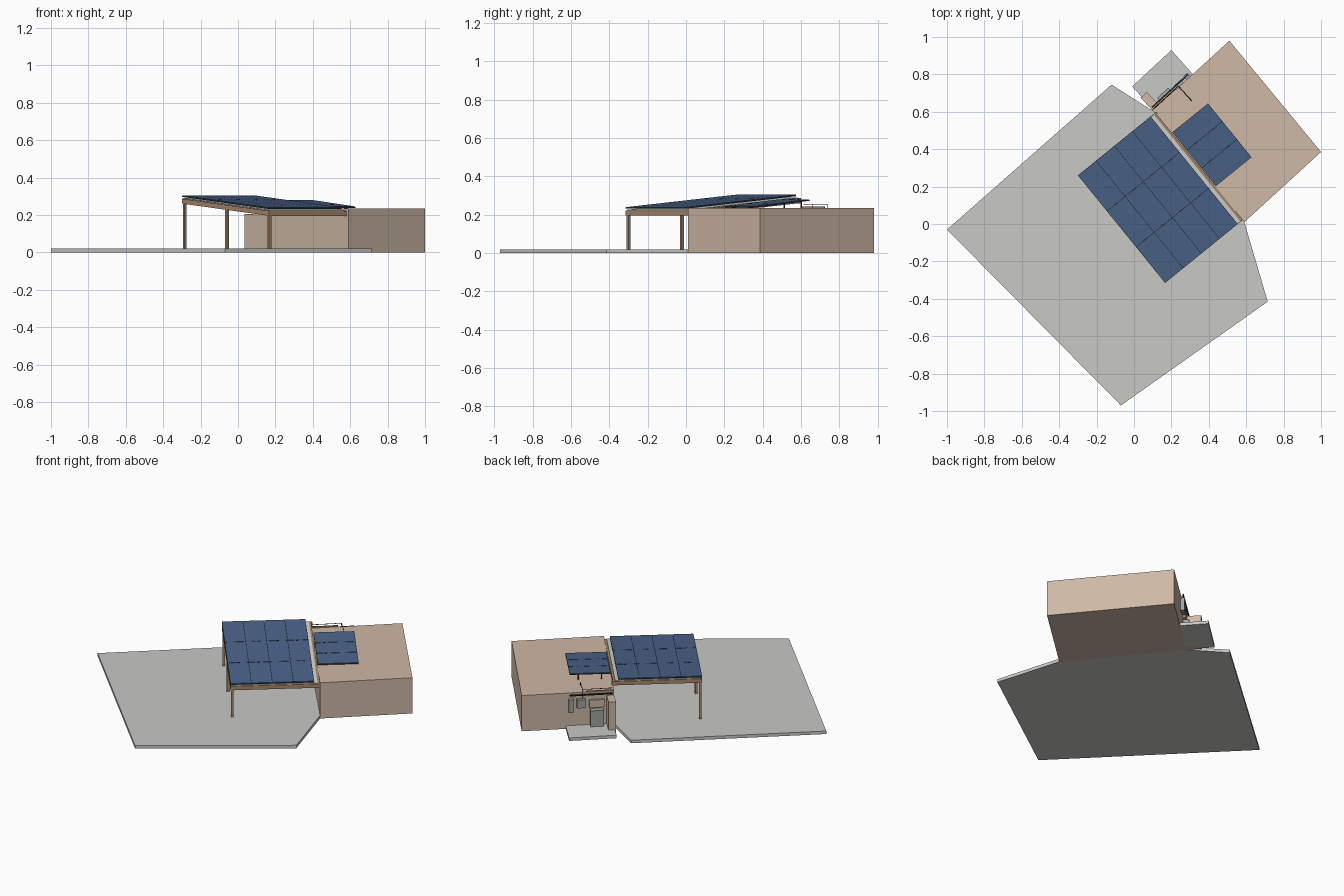
import bpy, bmesh
from mathutils import Vector

if "Cube" in bpy.data.objects:
    bpy.data.objects.remove(bpy.data.objects["Cube"])


def material(name, r, g, b):
    m = bpy.data.materials.new(name)
    m.use_nodes = True
    m.diffuse_color = (r, g, b, 1)
    m.node_tree.nodes["Principled BSDF"].inputs["Base Color"].default_value = (r, g, b, 1)
    return m


PLASTER = material("warm plaster", 0.62, 0.48, 0.38)
CONCRETE = material("grey concrete", 0.58, 0.58, 0.56)
WOOD = material("brown wood", 0.40, 0.25, 0.15)
BLUE = material("panel blue", 0.07, 0.125, 0.25)
DARK = material("dark metal", 0.02, 0.025, 0.035)
SHEET = material("pale roofing", 0.66, 0.66, 0.63)
GREY = material("equipment grey", 0.36, 0.38, 0.38)


def slab(name, top, depth, mat):
    """Extrude a top outline straight down by depth."""
    bm = bmesh.new()
    upper = [bm.verts.new(p) for p in top]
    lower = [bm.verts.new(Vector(p) - Vector((0, 0, depth))) for p in top]
    bm.faces.new(upper)
    bm.faces.new(lower[::-1])
    n = len(top)
    for i in range(n):
        j = (i + 1) % n
        bm.faces.new((upper[i], lower[i], lower[j], upper[j]))
    bmesh.ops.recalc_face_normals(bm, faces=bm.faces[:])
    me = bpy.data.meshes.new(name)
    bm.to_mesh(me)
    bm.free()
    me.materials.append(mat)
    ob = bpy.data.objects.new(name, me)
    bpy.context.collection.objects.link(ob)
    return ob


def flat(name, outline, bottom, top, mat):
    return slab(name, [(x, y, top) for x, y in outline], top - bottom, mat)


class Frame:
    """Local plan axes with a height that falls along the second axis."""

    def __init__(self, origin, a, b, z=0.0, fall=0.0):
        self.o, self.a, self.b = Vector(origin), Vector(a), Vector(b)
        self.z, self.fall = z, fall

    def at(self, s, t, dz=0.0):
        p = self.o + self.a * s + self.b * t
        return Vector((p.x, p.y, self.z - self.fall * t + dz))

    def box(self, name, s0, s1, t0, t1, dz, depth, mat):
        corners = [(s0, t0), (s1, t0), (s1, t1), (s0, t1)]
        return slab(name, [self.at(s, t, dz) for s, t in corners], depth, mat)


# Ground slabs and building
flat("patio", [(-1, -0.03), (-0.07, -0.97), (0.715, -0.415), (0.59, 0.01),
               (0.10, 0.605), (-0.12, 0.745)], 0, 0.02, CONCRETE)
flat("equipment_pad", [(-0.01, 0.735), (0.105, 0.61), (0.315, 0.80), (0.20, 0.93)],
     0, 0.02, CONCRETE)
flat("building", [(0.10, 0.605), (0.59, 0.01), (1.0, 0.385), (0.51, 0.98)],
     0, 0.235, PLASTER)

# Pergola frame: s runs towards the building, t runs down the slope
ACROSS, DOWN = (0.777, 0.63), (0.63, -0.777)
W, L = 0.50, 0.74
roof = Frame((-0.30, 0.26), ACROSS, DOWN, 0.305, 0.088)
for name, s in (("outer_rafter", 0.0), ("wall_rafter", 0.52)):
    roof.box(name, s, s + 0.013, 0, L, -0.018, 0.026, WOOD)
for i in range(4):
    t = (L - 0.013) * i / 3
    roof.box(f"cross_beam_{i}", 0, 0.54, t, t + 0.013, -0.018, 0.026, WOOD)
for i in range(3):
    t = 0.004 + (L - 0.022) * i / 2
    top = roof.at(0, t, -0.04).z
    roof.box(f"post_{i}", 0.003, 0.018, t, t + 0.015, -0.04, top - 0.02, WOOD)
roof.box("roof_sheet", 0.006, 0.52, 0.006, L - 0.004, -0.014, 0.004, SHEET)


# Solar arrays: blue panels over a dark backing that shows in the seams
def solar_array(name, frame, cols, rows, w, l, clamps):
    pw, pl, gap = w / cols, l / rows, 0.0015
    frame.box(name + "_backing", 0, w, 0, l, -0.003, 0.005, DARK)
    for c in range(cols):
        for r in range(rows):
            frame.box(f"{name}_panel_{c}_{r}", c * pw + gap, (c + 1) * pw - gap,
                      r * pl + gap, (r + 1) * pl - gap, 0, 0.006, BLUE)
    for r in range(1, rows):
        for c in range(clamps):
            s = w * (c + 0.5) / clamps
            frame.box(f"{name}_clamp_{r}_{c}", s - 0.012, s + 0.012,
                      r * pl - 0.003, r * pl + 0.003, 0.001, 0.004, DARK)


solar_array("pergola_array", roof, 4, 3, W, L, 4)
small = Frame((0.205, 0.49), ACROSS, DOWN, 0.281, 0.096)
solar_array("building_array", small, 1, 3, 0.245, 0.37, 2)

# Rails and rear legs carrying the small array
for i, s in enumerate((0.05, 0.19)):
    small.box(f"array_rail_{i}", s, s + 0.006, 0.005, 0.365, -0.008, 0.004, DARK)
    small.box(f"array_leg_{i}", s, s + 0.006, 0.01, 0.016, -0.01, 0.037, DARK)

# Rear wall equipment: s runs along the wall, t runs outwards
wall = Frame((0.10, 0.605), (0.738, 0.675), (-0.675, 0.738))
wall.box("wing_wall", 0, 0.045, -0.005, 0.095, 0.205, 0.205, PLASTER)
wall.box("floor_cabinet", 0.065, 0.145, 0, 0.035, 0.125, 0.105, GREY)
wall.box("meter_board", 0.06, 0.15, 0, 0.012, 0.185, 0.05, PLASTER)
wall.box("inverter", 0.175, 0.225, 0, 0.022, 0.195, 0.055, GREY)
wall.box("switch_box", 0.245, 0.275, 0, 0.025, 0.20, 0.085, GREY)
wall.box("cable_tray", 0.01, 0.27, 0.012, 0.02, 0.228, 0.008, DARK)
wall.box("eave_rail", 0.0, 0.17, 0.0, 0.008, 0.243, 0.01, WOOD)


# Thin conduit rising over the roof edge
def conduit(name, points):
    cu = bpy.data.curves.new(name, "CURVE")
    cu.dimensions = "3D"
    cu.bevel_depth = 0.002
    cu.bevel_resolution = 1
    sp = cu.splines.new("POLY")
    sp.points.add(len(points) - 1)
    for p, co in zip(sp.points, points):
        p.co = (*co, 1)
    cu.materials.append(DARK)
    bpy.context.collection.objects.link(bpy.data.objects.new(name, cu))


conduit("roof_conduit", [wall.at(0.01, 0.005, 0.255), wall.at(0.19, 0.005, 0.255),
                         wall.at(0.19, 0.005, 0.19)])
conduit("array_conduit", [wall.at(0.19, 0.005, 0.255), wall.at(0.19, -0.10, 0.255),
                          wall.at(0.19, -0.10, 0.235)])
